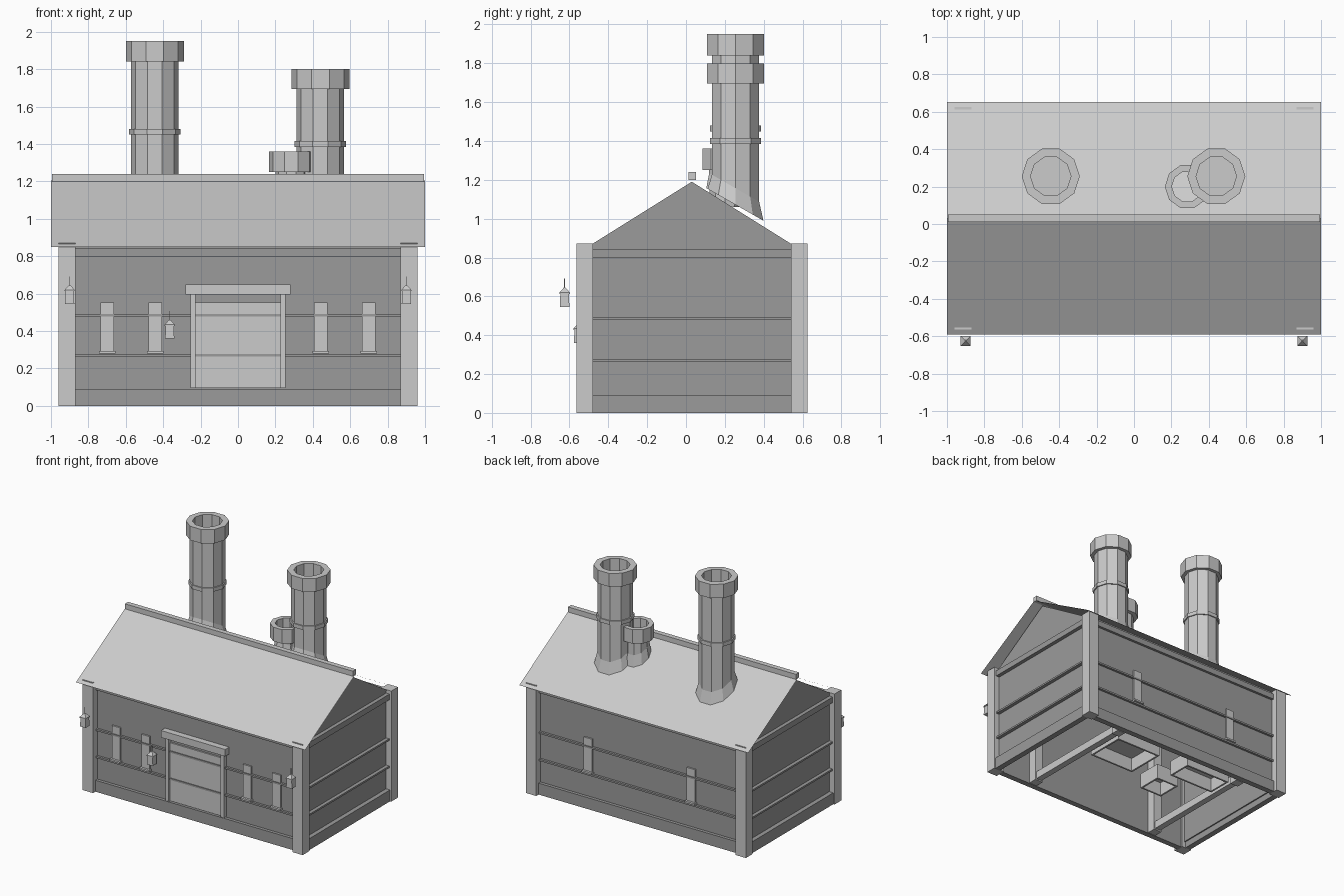
import bpy, bmesh, math
from mathutils import Vector

if "Cube" in bpy.data.objects:
    bpy.data.objects.remove(bpy.data.objects["Cube"])


def material(name, value):
    m = bpy.data.materials.new(name)
    m.use_nodes = True
    m.diffuse_color = (value, value, value, 1)
    m.node_tree.nodes["Principled BSDF"].inputs["Base Color"].default_value = (value, value, value, 1)
    return m


LIGHT = material("light grey", 0.60)
DARK = material("dark grey", 0.33)


def finish(name, bm, mat):
    me = bpy.data.meshes.new(name)
    bm.to_mesh(me)
    bm.free()
    me.materials.append(mat)
    ob = bpy.data.objects.new(name, me)
    bpy.context.collection.objects.link(ob)
    return ob


def box(name, x, y, z, mat=LIGHT):
    """Box from (low, high) ranges on each axis."""
    bm = bmesh.new()
    bmesh.ops.create_cube(bm, size=1)
    for v in bm.verts:
        v.co = Vector([(r[0] + r[1]) / 2 + c * (r[1] - r[0]) for r, c in zip((x, y, z), v.co)])
    return finish(name, bm, mat)


def span(c, half):
    return (c - half, c + half)


def rings(name, x, y, profile, sides=10, mat=LIGHT, turn=0.0, close=False):
    """Lathe (radius, height) pairs; height may be a function of y."""
    bm = bmesh.new()
    loops = []
    for r, h in profile:
        loop = []
        for i in range(sides):
            a = math.tau * i / sides + turn
            py = y + r * math.sin(a)
            loop.append(bm.verts.new((x + r * math.cos(a), py, h(py) if callable(h) else h)))
        loops.append(loop)
    for a, b in zip(loops, loops[1:]):
        for i in range(sides):
            j = (i + 1) % sides
            bm.faces.new((a[i], a[j], b[j], b[i]))
    bm.faces.new(loops[-1])
    if close:
        bm.faces.new(loops[0][::-1])
    return finish(name, bm, mat)


MID = 0.03                      # ridge line in y
FRONT, BACK = -0.51, 0.57       # outer wall faces
SIDE = 0.915
RIDGE, EAVE = 1.205, 0.85
REACH = 0.622
SLOPE = (RIDGE - EAVE) / REACH


def roof_z(y):
    return RIDGE - abs(y - MID) * SLOPE


# Corner posts
for sx in (-1, 1):
    for label, y in (("front", (-0.565, -0.48)), ("back", (0.54, 0.625))):
        box(label + "_corner_post", span(sx * 0.915, 0.045), y, (0, 0.872))

# Walls, open underneath
T = 0.02
box("front_wall", (-SIDE, SIDE), (FRONT, FRONT + T), (0.05, 0.87), DARK)
box("back_wall", (-SIDE, SIDE), (BACK - T, BACK), (0.05, 0.87), DARK)
for sx in (-1, 1):
    box("side_wall", span(sx * (SIDE - T / 2), T / 2), (FRONT, BACK), (0.05, 0.87), DARK)
    bm = bmesh.new()
    tri = [bm.verts.new((sx * (SIDE + 0.005), y, z))
           for y, z in ((MID - 0.52, 0.865), (MID + 0.52, 0.865), (MID, 1.19))]
    f = bm.faces.new(tri if sx > 0 else tri[::-1])
    finish("gable", bm, DARK)

# Sill beams, top beams and thin rails on every side
for name, z, out in (("sill_beam", (0, 0.09), 0.025), ("top_beam", (0.80, 0.845), 0.02),
                     ("upper_rail", (0.478, 0.492), 0.018), ("lower_rail", (0.263, 0.277), 0.018)):
    box("front_" + name, (-0.88, 0.88), (FRONT - out, FRONT + T), z, DARK)
    box("back_" + name, (-0.88, 0.88), (BACK - T, BACK + out), z, DARK)
    for sx in (-1, 1):
        box("side_" + name, span(sx * (SIDE + out / 2), out / 2 + 0.01), (-0.49, 0.55), z, DARK)

# Roof sheets, raised seams and ridge cap
for label, s in (("front", -1), ("back", 1)):
    bm = bmesh.new()
    e = MID + s * REACH
    pts = [(-s, e, EAVE), (-s, MID, RIDGE), (s, MID, RIDGE), (s, e, EAVE)]
    bm.faces.new([bm.verts.new(p) for p in pts])
    finish(label + "_roof", bm, LIGHT)
for i in range(-5, 6):
    x = i * 0.165
    bm = bmesh.new()
    bm.faces.new([bm.verts.new((x + dx, y, roof_z(y) + 0.002)) for dx, y in
                  ((-0.008, MID - REACH), (0.008, MID - REACH), (0.008, MID), (-0.008, MID))])
    finish("roof_seam", bm, LIGHT)
box("ridge_cap", (-0.995, 0.995), (0.012, 0.052), (1.2, 1.24))


# Windows with sills
def window(x, wall, s):
    box("window", span(x, 0.036), sorted((wall, wall + s * 0.012)), (0.29, 0.553))
    box("window_sill", span(x, 0.044), sorted((wall, wall + s * 0.03)), (0.28, 0.294))


for sx in (-1, 1):
    window(sx * 0.70, FRONT, -1)
    window(sx * 0.443, FRONT, -1)
    window(sx * 0.45, BACK, 1)

# Front door with frame and lintel
box("door", (-0.23, 0.23), (FRONT - 0.012, FRONT), (0.095, 0.553))
for sx in (-1, 1):
    box("door_frame", span(sx * 0.241, 0.014), (FRONT - 0.03, FRONT), (0.095, 0.6))
box("door_lintel", (-0.28, 0.28), (FRONT - 0.05, FRONT), (0.595, 0.65))


# Hanging lanterns
def lantern(x, y, z):
    q = math.pi / 4
    rings("lantern_body", x, y, [(0.035, z), (0.031, z + 0.07)], 4, LIGHT, q, True)
    rings("lantern_cap", x, y, [(0.038, z + 0.068), (0.038, z + 0.075), (0.006, z + 0.1)], 4, LIGHT, q, True)
    rings("lantern_rod", x, y, [(0.003, z + 0.09), (0.003, z + 0.147)], 4, LIGHT, q, True)


lantern(-0.9, -0.625, 0.545)
lantern(0.9, -0.625, 0.545)
lantern(-0.365, -0.552, 0.36)


# Chimneys: skirt, shaft, optional band, hollow cap
def chimney(x, y, r, cap, hole, low, top, band=None):
    rings("chimney_shaft", x, y, [
        (r * 1.18, lambda v: roof_z(v) - 0.005), (r, lambda v: roof_z(v) + 0.08), (r, low + 0.01),
        (r, low), (cap, low), (cap, top), (hole, top), (hole, top - 0.3)])
    if band:
        rings("chimney_band", x, y, [(r, band), (r * 1.07, band), (r * 1.07, band + 0.03), (r, band + 0.03)])


chimney(-0.445, 0.255, 0.128, 0.155, 0.108, 1.84, 1.95, 1.45)
chimney(0.44, 0.255, 0.128, 0.155, 0.108, 1.695, 1.80, 1.385)
chimney(0.285, 0.2, 0.085, 0.12, 0.083, 1.25, 1.36)

# Inner frame seen underneath
for sx in (-1, 1):
    box("inner_cross_beam", span(sx * 0.58, 0.025), (-0.49, 0.55), (0.01, 0.07))
    for y in (-0.45, 0.51):
        box("inner_post", span(sx * 0.58, 0.035), span(y, 0.035), (0, 0.84))


# Open plinths inside
def plinth(x, y, w, d, h):
    bm = bmesh.new()
    bmesh.ops.create_cube(bm, size=1)
    for v in bm.verts:
        v.co = (x + v.co.x * w, y + v.co.y * d, (v.co.z + 0.5) * h)
    bmesh.ops.delete(bm, geom=[f for f in bm.faces if f.normal.z < -0.5], context="FACES")
    ob = finish("inner_plinth", bm, LIGHT)
    mod = ob.modifiers.new("thickness", "SOLIDIFY")
    mod.thickness = 0.02


plinth(0.33, 0.29, 0.4, 0.32, 0.12)
plinth(-0.17, 0.09, 0.2, 0.2, 0.12)
plinth(-0.32, 0.38, 0.4, 0.2, 0.12)
